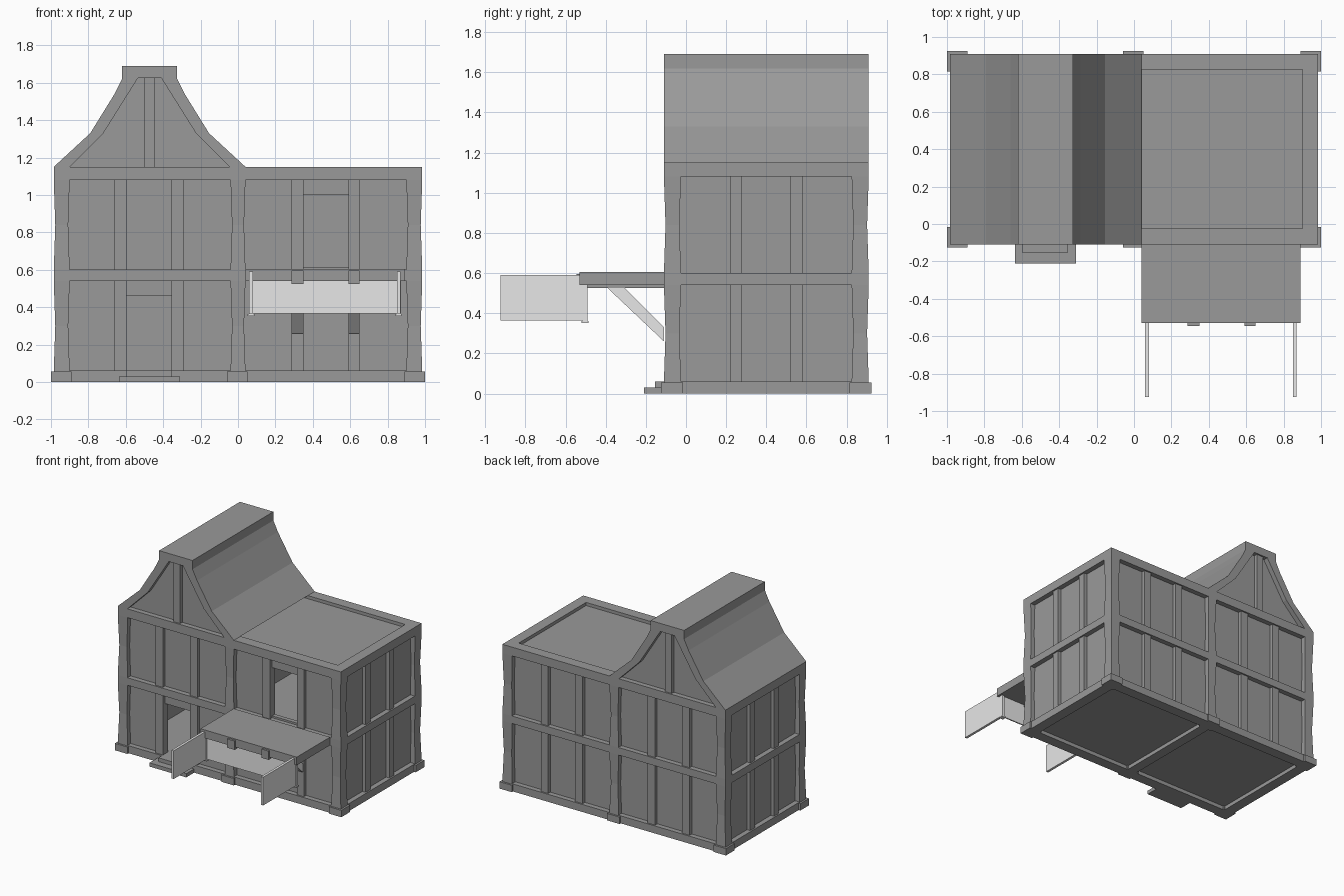
import bpy
import bmesh

cube = bpy.data.objects.get("Cube")
if cube:
    bpy.data.objects.remove(cube, do_unlink=True)


def material(name, value):
    mat = bpy.data.materials.new(name)
    mat.use_nodes = True
    colour = (value, value, value, 1)
    mat.diffuse_color = colour
    mat.node_tree.nodes["Principled BSDF"].inputs["Base Color"].default_value = colour
    return mat


GREY = material("timber grey", 0.32)
PALE = material("pale grey", 0.8)


def finish(name, bm, mat):
    bmesh.ops.recalc_face_normals(bm, faces=bm.faces)
    mesh = bpy.data.meshes.new(name)
    bm.to_mesh(mesh)
    bm.free()
    mesh.materials.append(mat)
    obj = bpy.data.objects.new(name, mesh)
    bpy.context.collection.objects.link(obj)
    return obj


def boxes(name, items, mat=GREY):
    """One object from boxes given as (x range, y range, z range)."""
    bm = bmesh.new()
    for xs, ys, zs in items:
        cube_verts = bmesh.ops.create_cube(bm, size=1)["verts"]
        for v in cube_verts:
            for axis, span in enumerate((xs, ys, zs)):
                v.co[axis] = span[v.co[axis] > 0]
    return finish(name, bm, mat)


def prism(name, outline, span, axis, mat=GREY):
    """Extrude a flat outline along x or y."""
    bm = bmesh.new()
    rings = []
    for s in span:
        rings.append([bm.verts.new((s, a, z) if axis == "x" else (a, s, z))
                      for a, z in outline])
    bm.faces.new(rings[0])
    bm.faces.new(rings[1])
    n = len(outline)
    for i in range(n):
        j = (i + 1) % n
        bm.faces.new((rings[0][i], rings[0][j], rings[1][j], rings[1][i]))
    return finish(name, bm, mat)


# Main dimensions
SIDE = 0.985
FRONT, BACK = -0.11, 0.91
MID_Y = (FRONT + BACK) / 2
POST = 0.085
SINK = 0.04
SILL, MID_LOW, MID_HIGH, HEAD, TOP = 0.06, 0.54, 0.6, 1.08, 1.15
STOREYS = {"lower": (SILL, MID_LOW), "upper": (MID_HIGH, HEAD)}
BEAMS = {"sill": (0, SILL), "middle": (MID_LOW, MID_HIGH), "head": (HEAD, TOP)}
LEFT_BAY_STUDS = [(-0.66, -0.595), (-0.355, -0.29)]
RIGHT_BAY_STUDS = [(0.285, 0.35), (0.59, 0.65)]
SIDE_STUDS = [(0.22, 0.28), (0.52, 0.58)]
DOOR = (-0.595, -0.355)
WINDOW = (0.35, 0.59)

FRONT_BAND = (FRONT, FRONT + POST)
BACK_BAND = (BACK - POST, BACK)
RIGHT_BAND = (SIDE - POST, SIDE)
LEFT_BAND = (-SIDE, POST - SIDE)

# Horizontal beams around the building
for label, zs in BEAMS.items():
    boxes(label + "_beams", [((-SIDE, SIDE), ys, zs) for ys in (FRONT_BAND, BACK_BAND)]
          + [(xs, (FRONT + POST, BACK - POST), zs) for xs in (LEFT_BAND, RIGHT_BAND)])


# Posts that pinch slightly halfway up each storey
def post(name, xs, ys, pinch_x):
    bm = bmesh.new()
    rings = []
    for low, high in STOREYS.values():
        for z, pinch in ((low, 0), ((low + high) / 2, 0.008), (high, 0)):
            px = pinch if pinch_x else 0
            rings.append([bm.verts.new((x, y, z)) for x, y in (
                (xs[0] + px, ys[0] + pinch), (xs[1] - px, ys[0] + pinch),
                (xs[1] - px, ys[1] - pinch), (xs[0] + px, ys[1] - pinch))])
    bm.faces.new(rings[0])
    bm.faces.new(rings[-1])
    for a, b in zip(rings, rings[1:]):
        for i in range(4):
            j = (i + 1) % 4
            bm.faces.new((a[i], a[j], b[j], b[i]))
    finish(name, bm, GREY)


for row, ys in (("front", FRONT_BAND), ("back", BACK_BAND)):
    post(row + "_right_post", LEFT_BAND, ys, True)
    post(row + "_centre_post", (-0.04, 0.04), ys, True)
    post(row + "_left_post", RIGHT_BAND, ys, True)

# Sunken wall panels, with a doorway and a window cut into the front
FRONT_PANEL = (FRONT + SINK, FRONT + POST - 0.01)
BACK_PANEL = (BACK - POST + 0.01, BACK - SINK)
INNER = SIDE - SINK


def wall_with_opening(name, xs, zs, hole_x, hole_z):
    boxes(name, [((xs[0], hole_x[0]), FRONT_PANEL, zs),
                 ((hole_x[1], xs[1]), FRONT_PANEL, zs),
                 (hole_x, FRONT_PANEL, (zs[0], hole_z[0])),
                 (hole_x, FRONT_PANEL, (hole_z[1], zs[1]))])


wall_with_opening("front_door_wall", (-INNER, 0), (0.03, MID_LOW), DOOR, (SILL, 0.46))
wall_with_opening("front_window_wall", (0, INNER), (MID_LOW, HEAD), WINDOW, (0.615, 1))
boxes("front_plain_walls", [((0, INNER), FRONT_PANEL, STOREYS["lower"]),
                            ((-INNER, 0), FRONT_PANEL, STOREYS["upper"])])
boxes("back_wall", [((-INNER, INNER), BACK_PANEL, (SILL, HEAD))])
for label, s in (("left", 1), ("right", -1)):
    xs = sorted((s * INNER, s * (SIDE - POST + 0.01)))
    boxes(label + "_wall", [(xs, (FRONT + SINK, BACK - SINK), (SILL, HEAD))])
boxes("partition", [((-0.03, 0.03), (FRONT + SINK, BACK - SINK), (SILL, HEAD))])

# Studs dividing the panels
PROUD = 0.012
for label, zs in STOREYS.items():
    studs = [(xs, ys, zs) for xs in LEFT_BAY_STUDS + RIGHT_BAY_STUDS
             for ys in ((FRONT + PROUD, FRONT + SINK), (BACK - SINK, BACK - PROUD))]
    studs += [(sorted((s * INNER, s * (SIDE - PROUD))), ys, zs)
              for s in (-1, 1) for ys in SIDE_STUDS]
    boxes(label + "_studs", studs)

# Floors, ceiling and sunken flat roof
INSIDE_Y = (FRONT + SINK, BACK - SINK)
for label, zs in (("ground_floor", (0.03, SILL)), ("upper_floor", (MID_LOW, MID_HIGH)),
                  ("flat_roof", (HEAD, TOP - 0.025))):
    boxes(label, [((-INNER, INNER), INSIDE_Y, zs)])
boxes("floor_joist", [((-0.04, 0.04), INSIDE_Y, (0, SILL))])

# Stone feet under the posts
feet = []
for xs in ((-1, -0.89), (-0.06, 0.05), (0.89, 1)):
    feet += [(xs, (-0.125, -0.015), (0, 0.055)), (xs, (0.815, 0.925), (0, 0.055))]
boxes("feet", feet)

# Curved gable roof with framed ends
RIDGE = -0.4725


def mirrored(half):
    return half + [(2 * RIDGE - x, z) for x, z in reversed(half)]


outer = mirrored([(-0.985, TOP), (-0.79, 1.33), (-0.66, 1.54), (-0.62, 1.62), (-0.62, 1.69)])
inner = mirrored([(-0.9, TOP), (-0.72, 1.33), (-0.535, 1.625)])
prism("gable_roof", outer, (FRONT + SINK, BACK - SINK), "y")
for label, ys, stud_ys in (
        ("front", (FRONT, FRONT + SINK), (FRONT + PROUD, FRONT + SINK)),
        ("back", (BACK - SINK, BACK), (BACK - SINK, BACK - PROUD))):
    prism(label + "_gable_frame", outer + inner[::-1], ys, "y")
    boxes(label + "_gable_stud", [((RIDGE - 0.03, RIDGE + 0.03), stud_ys, (TOP, 1.625))])

# Door steps
boxes("steps", [((-0.635, -0.31), (-0.21, FRONT), (0, 0.03)),
                (DOOR, (-0.155, FRONT), (0.03, SILL))])

# Awning with its beams and braces
boxes("awning", [((0.04, 0.89), (-0.53, FRONT), (MID_LOW, 0.605))])
boxes("awning_beams", [(xs, (-0.545, FRONT), (0.525, 0.595)) for xs in RIGHT_BAY_STUDS])
BRACE = [(-0.39, 0.525), (-0.305, 0.525), (FRONT, 0.33), (FRONT, 0.26)]
for label, xs in zip(("right", "left"), RIGHT_BAY_STUDS):
    prism(label + "_brace", BRACE, xs, "x", PALE)

# Hanging front board, its end posts and the two forward boards
boxes("hanging_board", [((0.07, 0.86), (-0.51, -0.5), (0.365, MID_LOW))], PALE)
for label, x in (("right", 0.07), ("left", 0.86)):
    boxes(label + "_hanger", [((x - 0.012, x + 0.012), (-0.515, -0.49), (0.36, MID_LOW)),
                              ((x - 0.018, x + 0.018), (-0.52, -0.485), (0.352, 0.362))], PALE)
    boxes(label + "_forward_board", [((x - 0.01, x + 0.01), (-0.925, -0.515), (0.365, 0.59))], PALE)
